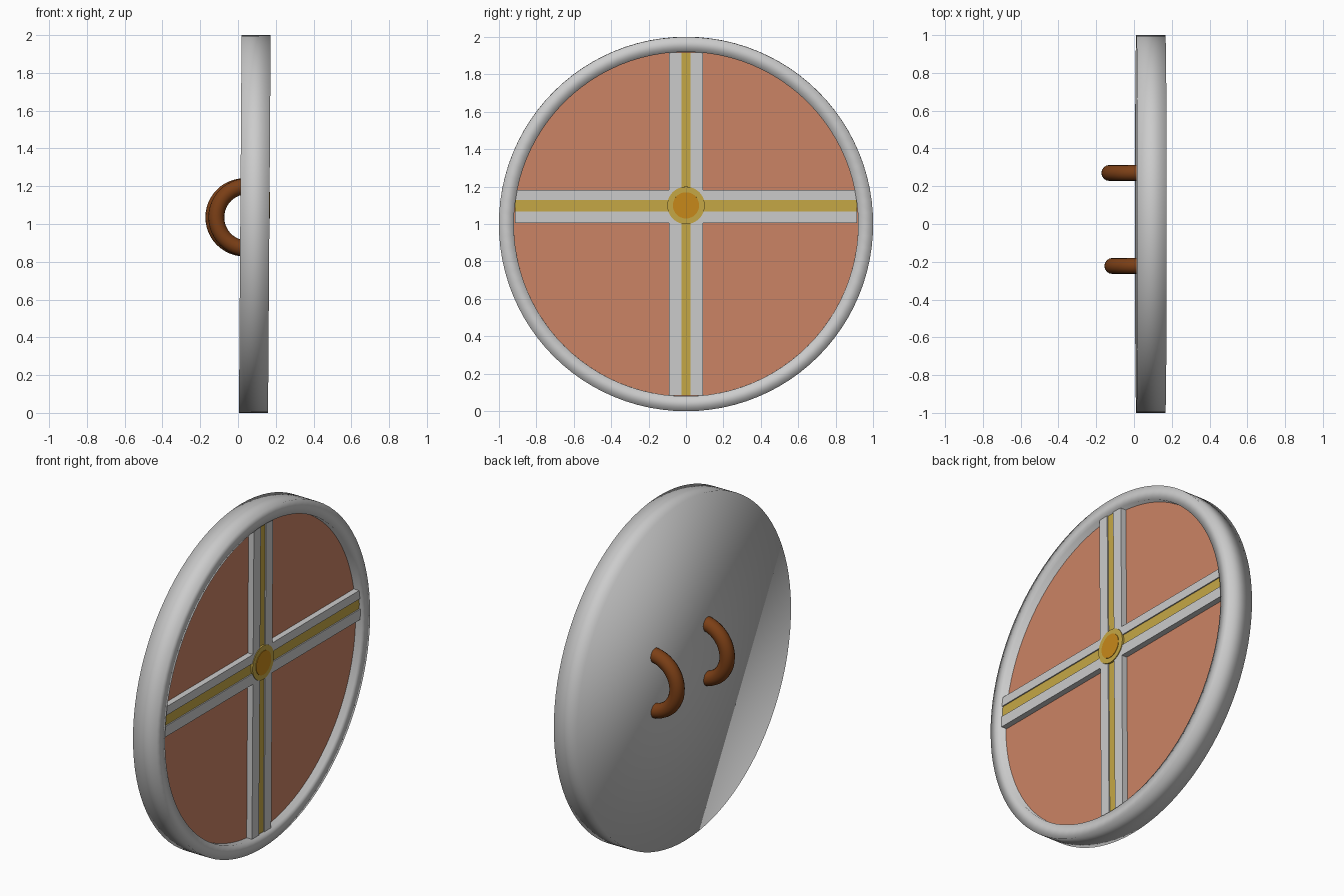
import bpy, bmesh, math
from mathutils import Matrix, Vector

if "Cube" in bpy.data.objects:
    bpy.data.objects.remove(bpy.data.objects["Cube"])

# whole shield leans very slightly
PIVOT = Vector((0.09, 0, 1))
LEAN = (Matrix.Translation(PIVOT) @ Matrix.Rotation(math.radians(0.4), 4, 'Y')
        @ Matrix.Translation(-PIVOT))


def material(name, rgb):
    m = bpy.data.materials.new(name)
    m.diffuse_color = (*rgb, 1)
    m.use_nodes = True
    m.node_tree.nodes["Principled BSDF"].inputs["Base Color"].default_value = m.diffuse_color
    return m


coral = material("coral", (0.60, 0.23, 0.13))
gold = material("gold", (0.56, 0.39, 0.06))
orange = material("orange", (0.58, 0.25, 0.01))
brown = material("brown", (0.20, 0.05, 0.008))


def finish(name, bm, mat=None, smooth=None):
    bmesh.ops.recalc_face_normals(bm, faces=bm.faces)
    me = bpy.data.meshes.new(name)
    bm.to_mesh(me)
    bm.free()
    me.transform(LEAN)
    ob = bpy.data.objects.new(name, me)
    bpy.context.collection.objects.link(ob)
    if mat:
        me.materials.append(mat)
    if smooth:
        bpy.ops.object.select_all(action='DESELECT')
        ob.select_set(True)
        bpy.context.view_layer.objects.active = ob
        bpy.ops.object.shade_smooth_by_angle(angle=math.radians(smooth))
    return ob


def lathe(name, profile, z, mat=None, n=96, smooth=40):
    """Rings of (x, radius) about the x axis, capped at both ends."""
    bm = bmesh.new()
    rings = [[bm.verts.new((x, r * math.cos(2 * math.pi * i / n),
                            z + r * math.sin(2 * math.pi * i / n)))
              for i in range(n)] for x, r in profile]
    for a, b in zip(rings, rings[1:]):
        for i in range(n):
            j = (i + 1) % n
            bm.faces.new((a[i], a[j], b[j], b[i]))
    bm.faces.new(rings[0])
    bm.faces.new(rings[-1])
    return finish(name, bm, mat, smooth)


def box(name, lo, hi, mat=None):
    bm = bmesh.new()
    bmesh.ops.create_cube(bm, size=1)
    lo, hi = Vector(lo), Vector(hi)
    for v in bm.verts:
        v.co = (lo + hi) / 2 + v.co * (hi - lo)
    return finish(name, bm, mat)


# round body with raised rim, and the inset panel
lathe("shield_body", [(0.012, 1), (0.166, 1), (0.166, 0.92), (0.122, 0.92)], 1, smooth=100)
lathe("face_panel", [(0.10, 0.922), (0.126, 0.922)], 1, coral)

# cross: paired grey rails with a gold strip sunk between them
for side, a, b in (("left", -0.09, -0.025), ("right", 0.025, 0.09)):
    box("vertical_rail_" + side, (0.11, a, 0.085), (0.161, b, 1.918))
for side, a, b in (("lower", 1.005, 1.068), ("upper", 1.13, 1.182)):
    box("horizontal_rail_" + side, (0.11, -0.914, a), (0.161, 0.914, b))
box("vertical_strip", (0.11, -0.025, 0.085), (0.1625, 0.025, 1.918), gold).scale.x = 0.95
box("horizontal_strip", (0.11, -0.914, 1.068), (0.154, 0.914, 1.13), gold)

# centre boss
lathe("boss_ring", [(0.11, 0.10), (0.165, 0.10)], 1.1, gold, 48)
lathe("boss_centre", [(0.12, 0.07), (0.168, 0.07)], 1.1, orange, 48)


# half-ring grips on the back
def grip(name, x, y, z, R=0.165, r=0.042, n=24, m=16):
    bm = bmesh.new()
    rings = []
    for i in range(n + 1):
        a = math.pi / 2 + math.pi * i / n
        rings.append([])
        for k in range(m):
            t = 2 * math.pi * k / m
            d = R + r * math.cos(t)
            rings[-1].append(bm.verts.new((x + d * math.cos(a), y + r * math.sin(t),
                                           z + d * math.sin(a))))
    for p, q in zip(rings, rings[1:]):
        for k in range(m):
            l = (k + 1) % m
            bm.faces.new((p[k], p[l], q[l], q[k]))
    bm.faces.new(rings[0])
    bm.faces.new(rings[-1])
    return finish(name, bm, brown, 40)


grip("grip_far", 0.034, 0.27, 1.035)
grip("grip_near", 0.05, -0.222, 1.035)
